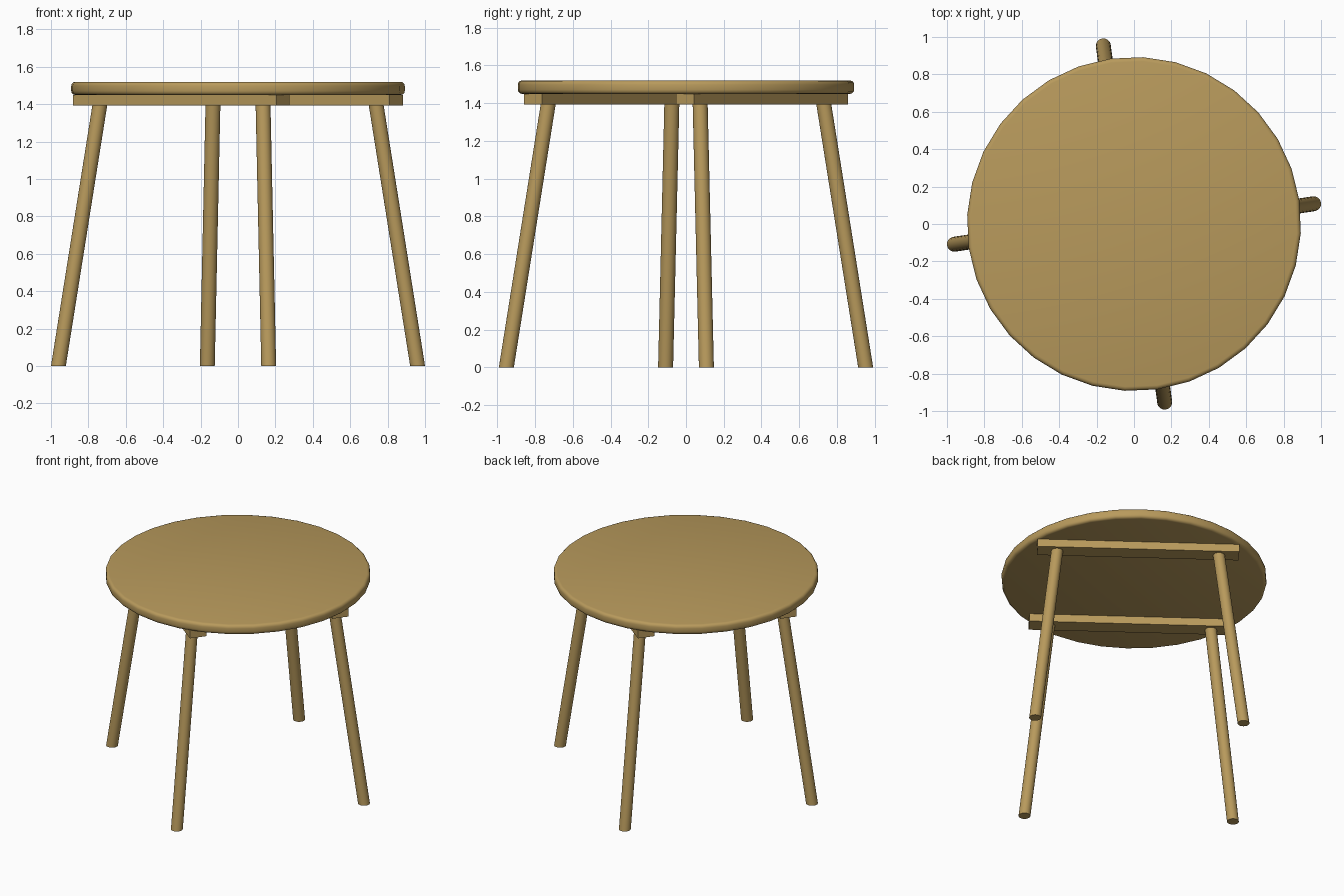
import bpy
import bmesh
import math
from mathutils import Matrix, Vector

cube = bpy.data.objects.get("Cube")
if cube:
    bpy.data.objects.remove(cube, do_unlink=True)

# The frame is turned about the vertical axis
TURN = Matrix.Rotation(math.radians(-36.9), 4, 'Z')
RAIL_Y = 0.504
RAIL_BOTTOM, TOP_BOTTOM, TOP_SURFACE = 1.392, 1.449, 1.52

wood = bpy.data.materials.new("light_wood")
wood.use_nodes = True
WOOD_COLOUR = (0.48, 0.323, 0.107, 1)
wood.diffuse_color = WOOD_COLOUR
wood.node_tree.nodes["Principled BSDF"].inputs["Base Color"].default_value = WOOD_COLOUR


def finish(bm, name, smooth=True):
    bmesh.ops.transform(bm, matrix=TURN, verts=bm.verts)
    bmesh.ops.recalc_face_normals(bm, faces=bm.faces)
    mesh = bpy.data.meshes.new(name)
    bm.to_mesh(mesh)
    bm.free()
    mesh.materials.append(wood)
    obj = bpy.data.objects.new(name, mesh)
    bpy.context.collection.objects.link(obj)
    if smooth:
        bpy.ops.object.select_all(action='DESELECT')
        obj.select_set(True)
        bpy.context.view_layer.objects.active = obj
        bpy.ops.object.shade_smooth_by_angle(angle=math.radians(40))
    return obj


# Round top with softened rims
bm = bmesh.new()
thickness = TOP_SURFACE - TOP_BOTTOM
bmesh.ops.create_cone(bm, cap_ends=True, segments=32, radius1=0.893, radius2=0.893,
                      depth=thickness,
                      matrix=Matrix.Translation((0, 0, TOP_BOTTOM + thickness / 2)))
rims = [e for e in bm.edges if abs(e.verts[0].co.z - e.verts[1].co.z) < 0.001]
bmesh.ops.bevel(bm, geom=rims, offset=0.022, segments=3, profile=0.5, affect='EDGES')
finish(bm, "table_top")

# Two parallel rails under the top
for name, side in (("front_rail", -1), ("back_rail", 1)):
    bm = bmesh.new()
    height = TOP_BOTTOM - RAIL_BOTTOM
    place = Matrix.Translation((0, side * RAIL_Y, RAIL_BOTTOM + height / 2))
    bmesh.ops.create_cube(bm, size=1, matrix=place @ Matrix.Diagonal((1.36, 0.117, height, 1)))
    finish(bm, name, smooth=False)

# Four splayed legs with level ends
for row, sy in (("front", -1), ("back", 1)):
    for hand, sx in (("right", -1), ("left", 1)):
        bm = bmesh.new()
        bmesh.ops.create_cone(bm, cap_ends=True, segments=24, radius1=0.04, radius2=0.04,
                              depth=RAIL_BOTTOM,
                              matrix=Matrix.Translation((0, 0, RAIL_BOTTOM / 2)))
        foot = Vector((sx * 0.703, sy * 0.663, 0))
        head = Vector((sx * 0.546, sy * RAIL_Y, 0))
        for v in bm.verts:
            v.co += foot.lerp(head, v.co.z / RAIL_BOTTOM)
        finish(bm, f"{row}_{hand}_leg")
